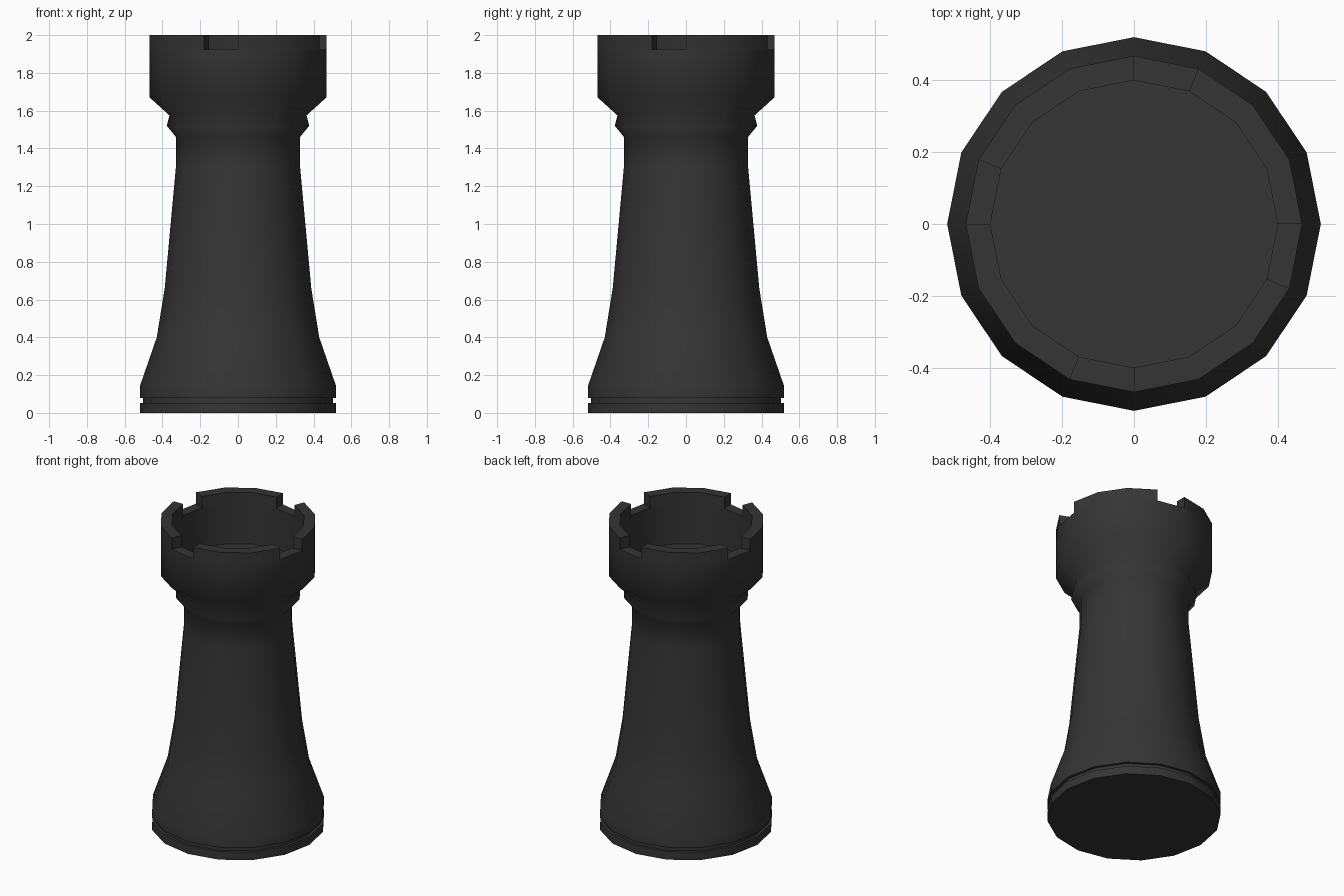
import bpy
import bmesh
from math import cos, sin, pi, radians
from mathutils import Vector

SIDES = 16
NOTCH_FLOOR = 1.925
TOP = 2.0

cube = bpy.data.objects.get("Cube")
if cube:
    bpy.data.objects.remove(cube, do_unlink=True)

# One matte black for the whole piece
black = bpy.data.materials.new("matte_black")
black.use_nodes = True
colour = (0.035, 0.035, 0.035, 1)
black.diffuse_color = colour
black.node_tree.nodes["Principled BSDF"].inputs["Base Color"].default_value = colour

# Profile as (radius, height): base, groove, tapered shaft, collar, cup, hollow
profile = [
    (0.52, 0), (0.52, 0.053), (0.503, 0.053), (0.503, 0.08), (0.52, 0.08),
    (0.52, 0.14), (0.43, 0.40), (0.388, 0.66), (0.328, 1.31), (0.328, 1.46),
    (0.377, 1.52), (0.363, 1.575), (0.468, 1.67), (0.468, NOTCH_FLOOR),
    (0.40, NOTCH_FLOOR), (0.40, 1.66),
]

bm = bmesh.new()
rings = []
for radius, height in profile:
    ring = [bm.verts.new((radius * cos(2 * pi * i / SIDES),
                          radius * sin(2 * pi * i / SIDES), height))
            for i in range(SIDES)]
    rings.append(ring)

# Lathe walls, keeping the faces of the rim
rim = []
for lower, upper in zip(rings, rings[1:]):
    for i in range(SIDES):
        j = (i + 1) % SIDES
        face = bm.faces.new((lower[i], lower[j], upper[j], upper[i]))
        on_rim = all(abs(v.co.z - NOTCH_FLOOR) < 1e-4 for v in face.verts)
        # The last segment of each quarter stays low as a notch
        if on_rim and i % 4 != 3:
            rim.append(face)

# Underside and floor of the hollow
for ring in (rings[0], rings[-1]):
    centre = bm.verts.new((0, 0, ring[0].co.z))
    for i in range(SIDES):
        bm.faces.new((centre, ring[i], ring[(i + 1) % SIDES]))

# Raise the battlements
raised = bmesh.ops.extrude_face_region(bm, geom=rim)["geom"]
bmesh.ops.translate(bm, vec=Vector((0, 0, TOP - NOTCH_FLOOR)),
                    verts=[g for g in raised if isinstance(g, bmesh.types.BMVert)])
bmesh.ops.recalc_face_normals(bm, faces=bm.faces)

mesh = bpy.data.meshes.new("castle_tower")
bm.to_mesh(mesh)
bm.free()
mesh.materials.append(black)
tower = bpy.data.objects.new("castle_tower", mesh)
bpy.context.collection.objects.link(tower)

# Smooth around the tower, sharp at the groove and battlements
bpy.ops.object.select_all(action="DESELECT")
tower.select_set(True)
bpy.context.view_layer.objects.active = tower
bpy.ops.object.shade_smooth_by_angle(angle=radians(70))
